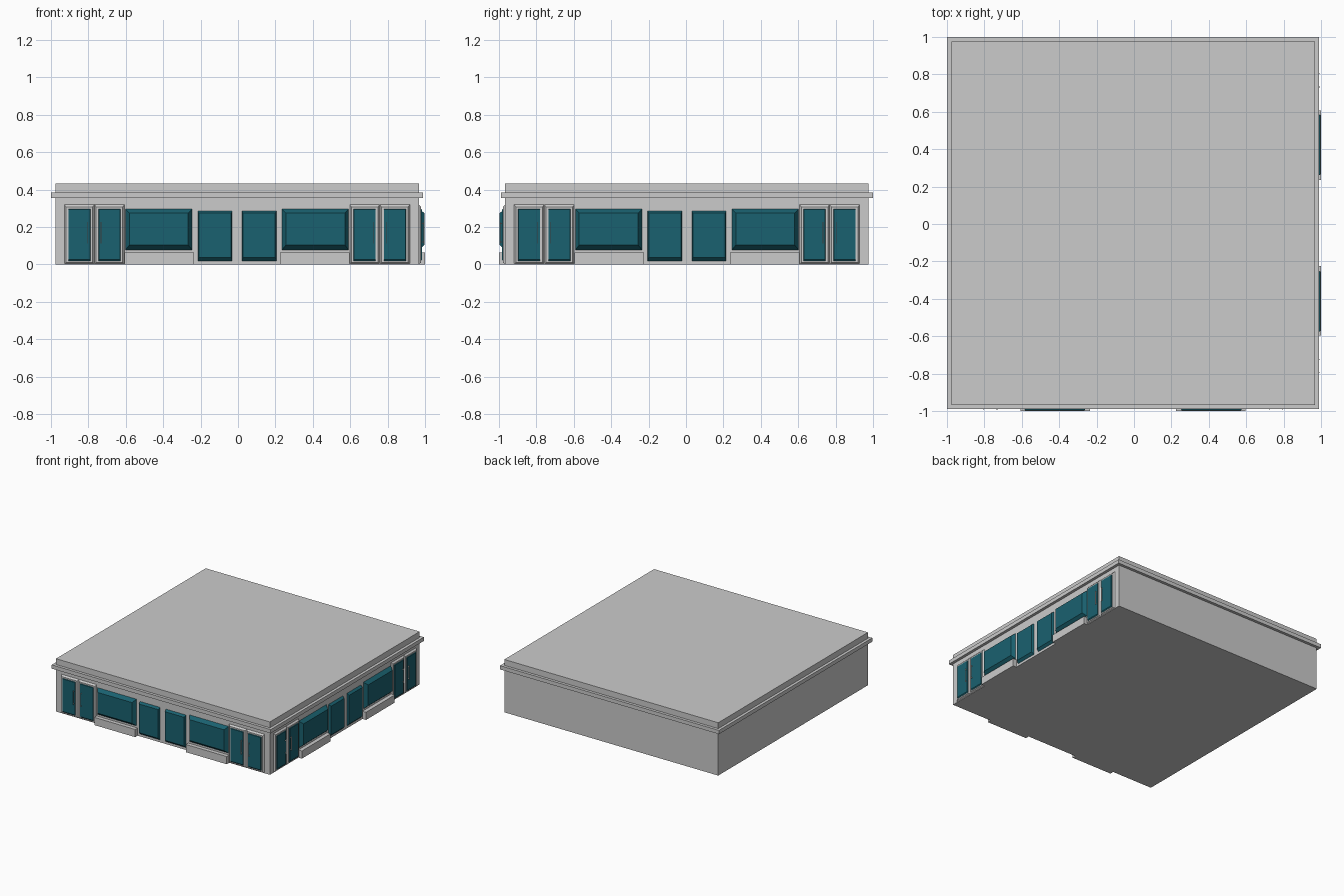
import bpy, bmesh
from mathutils import Matrix, Vector

if "Cube" in bpy.data.objects:
    bpy.data.objects.remove(bpy.data.objects["Cube"])

CENTRE = Vector((-0.005, 0.005, 0))
WALL = 0.972
glass_mat = bpy.data.materials.new("teal_glass")
glass_mat.diffuse_color = (0.01, 0.12, 0.16, 1)
glass_mat.use_nodes = True
glass_mat.node_tree.nodes["Principled BSDF"].inputs["Base Color"].default_value = glass_mat.diffuse_color

# Walls with detail: front (-y) and right (+x)
SIDES = {"front": Matrix.Identity(3), "right": Matrix.Rotation(1.5707963, 3, 'Z')}


def finish(bm, name, mat=None):
    bmesh.ops.recalc_face_normals(bm, faces=bm.faces)
    me = bpy.data.meshes.new(name)
    bm.to_mesh(me)
    bm.free()
    ob = bpy.data.objects.new(name, me)
    bpy.context.collection.objects.link(ob)
    if mat:
        me.materials.append(mat)
    return ob


def slab(name, half, z0, z1):
    bm = bmesh.new()
    m = Matrix.Translation(CENTRE + Vector((0, 0, (z0 + z1) / 2)))
    bmesh.ops.create_cube(bm, size=1, matrix=m @ Matrix.Diagonal((2 * half, 2 * half, z1 - z0, 1)))
    finish(bm, name)


def panel(name, side, u, z, d, inset=(0, 0, 0), mat=None):
    """Block on a wall; its outer face is inset by (sides, bottom, top)."""
    s, b, t = inset
    bm = bmesh.new()
    rings = []
    for depth, du, db, dt in ((d[0], 0, 0, 0), (d[1], s, b, t)):
        u0, u1, z0, z1 = min(u) + du, max(u) - du, z[0] + db, z[1] - dt
        rings.append([bm.verts.new(SIDES[side] @ Vector((a, -depth, c)) + CENTRE)
                      for a, c in ((u0, z0), (u1, z0), (u1, z1), (u0, z1))])
    for r in rings:
        bm.faces.new(r)
    for i in range(4):
        j = (i + 1) % 4
        bm.faces.new((rings[0][i], rings[0][j], rings[1][j], rings[1][i]))
    finish(bm, name, mat)


# Main masses
slab("building_body", WALL, 0, 0.36)
slab("roof_ledge", 0.995, 0.355, 0.386)
slab("roof_cap", WALL, 0.38, 0.434)

for side in SIDES:
    for sgn, hand in ((-1, "left"), (1, "right")):
        tag = f"{side}_{hand}"
        # Low plinth and projecting display window
        panel(f"plinth_{tag}", side, (sgn * 0.23, sgn * 0.602), (0, 0.063), (0.96, 1.004))
        panel(f"display_window_{tag}", side, (sgn * 0.24, sgn * 0.597), (0.078, 0.297),
              (WALL, 1.002), (0.021, 0.026, 0.022), glass_mat)
        # Narrow central window
        panel(f"narrow_window_{tag}", side, (sgn * 0.026, sgn * 0.21), (0.02, 0.287),
              (WALL, 0.99), (0.006, 0.018, 0.013), glass_mat)
        # Double door: frames, glass, handles either side of the meeting line
        mid = 0.763
        for k, leaf in ((-1, "inner"), (1, "outer")):
            c = mid + k * 0.0805
            panel(f"door_frame_{tag}_{leaf}", side, (sgn * (c - 0.08), sgn * (c + 0.08)),
                  (0.004, 0.32), (WALL, 0.984), (0.009, 0.006, 0.012))
            panel(f"door_glass_{tag}_{leaf}", side, (sgn * (c - 0.06), sgn * (c + 0.06)),
                  (0.014, 0.298), (0.98, 0.99), (0.003, 0.013, 0.004), glass_mat)
            h = mid + k * 0.035
            panel(f"door_handle_{tag}_{leaf}", side, (sgn * (h - 0.002), sgn * (h + 0.002)),
                  (0.112, 0.228), (0.996, 1.0))
            for zc in (0.12, 0.22):
                panel(f"handle_peg_{tag}_{leaf}", side, (sgn * (h - 0.002), sgn * (h + 0.002)),
                      (zc - 0.003, zc + 0.003), (0.985, 0.998))
